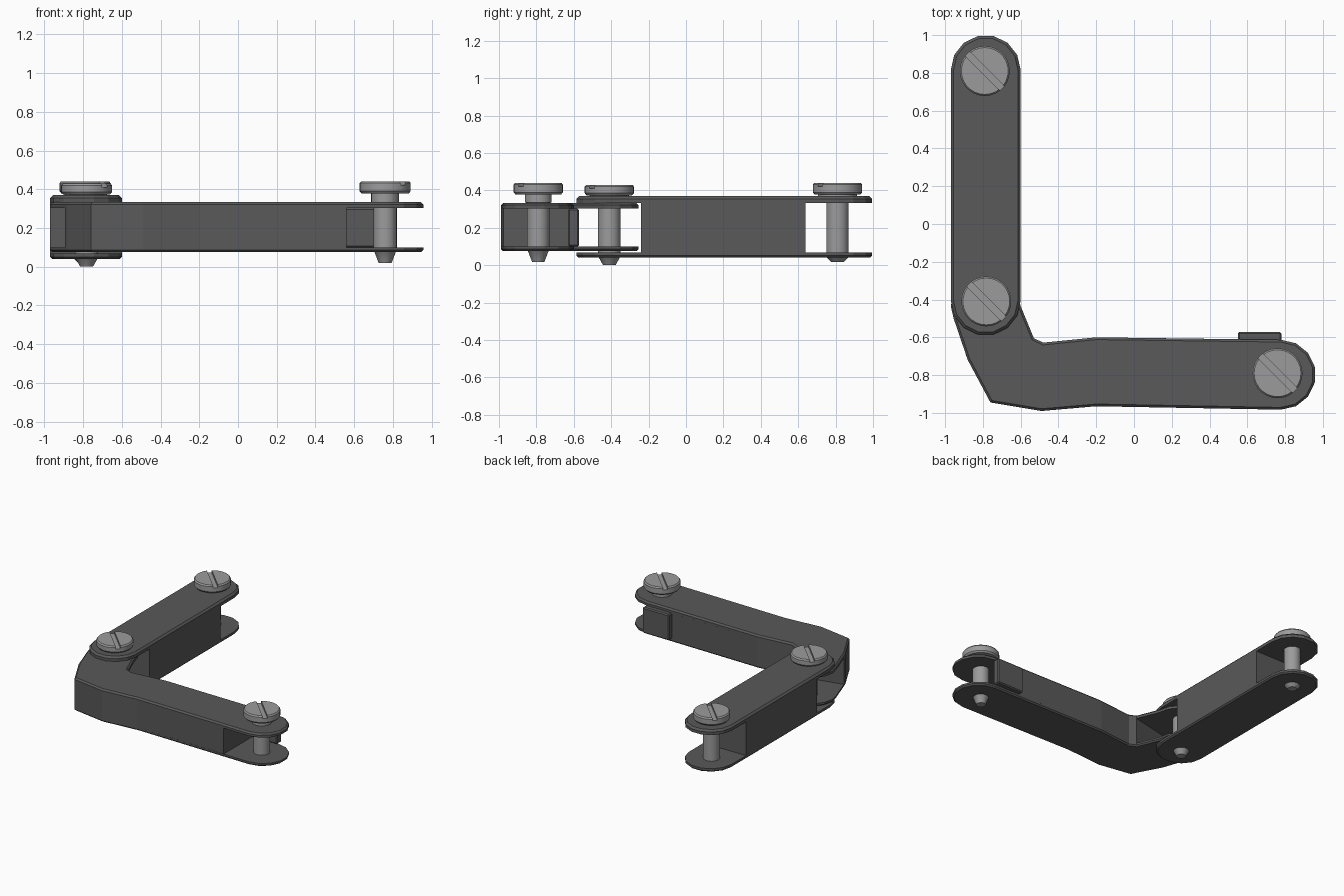
import bpy, bmesh, math
from mathutils import Vector

if "Cube" in bpy.data.objects:
    bpy.data.objects.remove(bpy.data.objects["Cube"])


def material(name, v):
    m = bpy.data.materials.new(name)
    m.diffuse_color = (v, v, v, 1)
    m.use_nodes = True
    m.node_tree.nodes["Principled BSDF"].inputs["Base Color"].default_value = m.diffuse_color
    return m


DARK = material("dark_grey", 0.1)
STEEL = material("light_steel", 0.33)


def finish(bm, name, mat):
    bmesh.ops.recalc_face_normals(bm, faces=bm.faces)
    me = bpy.data.meshes.new(name)
    bm.to_mesh(me)
    bm.free()
    me.materials.append(mat)
    ob = bpy.data.objects.new(name, me)
    bpy.context.collection.objects.link(ob)
    return ob


def prism(name, outline, z0, z1, chamfer_z=None, chamfer=0.014):
    """Extrude an outline; optionally chamfer the rim lying at chamfer_z."""
    bm = bmesh.new()
    face = bm.faces.new([bm.verts.new((x, y, z0)) for x, y in outline])
    new = bmesh.ops.extrude_face_region(bm, geom=[face])["geom"]
    for v in new:
        if isinstance(v, bmesh.types.BMVert):
            v.co.z = z1
    bmesh.ops.recalc_face_normals(bm, faces=bm.faces)
    if chamfer_z is not None:
        rim = [e for e in bm.edges if all(abs(v.co.z - chamfer_z) < 1e-5 for v in e.verts)]
        bmesh.ops.bevel(bm, geom=rim, offset=chamfer, segments=1, affect='EDGES')
    return finish(bm, name, DARK)


def arc(cx, cy, r, start):
    """Half circle in seven facets, counter-clockwise from a start angle."""
    return [(cx + r * math.cos(start + i * math.pi / 7),
             cy + r * math.sin(start + i * math.pi / 7)) for i in range(8)]


def pin(name, x, y, shift, tip, tip_top, neck, neck_base, head_top):
    """Turned pin with a slotted head."""
    h0 = 0.378 + shift
    profile = [(0, tip), (0.033, tip), (0.056, tip_top), (0.06, tip_top + 0.004),
               (0.06, neck_base), (neck, neck_base + 0.002), (neck, h0),
               (0.122, h0), (0.132, h0 + 0.012), (0.132, head_top - 0.01),
               (0.124, head_top), (0, head_top)]
    bm = bmesh.new()
    vs = [bm.verts.new((x + r, y, z)) for r, z in profile]
    es = [bm.edges.new(p) for p in zip(vs, vs[1:])]
    bmesh.ops.spin(bm, geom=vs + es, cent=(x, y, 0), axis=(0, 0, 1),
                   angle=math.tau, steps=28)
    bmesh.ops.remove_doubles(bm, verts=bm.verts, dist=1e-4)
    ob = finish(bm, name, STEEL)

    # screwdriver slot
    bpy.ops.mesh.primitive_cube_add(size=1, location=(x, y, head_top),
                                    rotation=(0, 0, -math.pi / 4))
    cutter = bpy.context.object
    cutter.scale = (0.4, 0.035, 0.04)
    cutter.hide_render = True
    mod = ob.modifiers.new("slot", 'BOOLEAN')
    mod.operation = 'DIFFERENCE'
    mod.solver = 'EXACT'
    mod.object = cutter
    bpy.ops.object.select_all(action='DESELECT')
    ob.select_set(True)
    bpy.context.view_layer.objects.active = ob
    bpy.ops.object.modifier_apply(modifier="slot")
    bpy.data.objects.remove(cutter)
    bpy.ops.object.shade_smooth_by_angle(angle=math.radians(30))


# straight arm: two rounded plates around a solid block
AX, R = -0.785, 0.185
straight = arc(AX, 0.815, R, 0) + arc(AX, -0.405, R, math.pi)
prism("straight_arm_top_plate", straight, 0.332, 0.369, 0.369)
prism("straight_arm_bottom_plate", straight, 0.041, 0.068, 0.041, 0.01)
prism("straight_arm_block", [(AX - R, -0.24), (AX + R, -0.24), (AX + R, 0.64), (AX - R, 0.64)],
      0.068, 0.332)

# bent arm: plates follow the elbow, the block stops short of both forks
outer = [(-0.955, -0.5), (-0.88, -0.72), (-0.76, -0.945), (-0.49, -0.99), (-0.2, -0.965)]
inner = [(-0.2, -0.6), (-0.48, -0.628), (-0.53, -0.605)]
bent = outer + arc(0.777, -0.798, 0.185, -math.pi / 2) + inner + arc(AX, -0.435, R, 0)
prism("bent_arm_top_plate", bent, 0.303, 0.333, 0.333, 0.012)
prism("bent_arm_bottom_plate", bent, 0.076, 0.1, 0.076, 0.01)
block = [(-0.893, -0.685)] + outer[1:] + [(0.56, -0.977), (0.56, -0.61)] + inner
prism("bent_arm_block", block, 0.1, 0.303)

# stop tab on the back of the bent arm's fork
tab = prism("stop_tab", [(0.55, -0.63), (0.78, -0.63), (0.78, -0.572), (0.55, -0.572)],
            0.1, 0.303)
bev = tab.modifiers.new("edge", 'BEVEL')
bev.width = 0.008
bev.segments = 1

# pins
pin("fork_pin", 0.76, -0.79, 0.0, 0.018, 0.078, 0.072, 0.333, 0.441)
pin("elbow_pin", -0.782, -0.41, -0.004, 0.0, 0.041, 0.105, 0.366, 0.43)
pin("end_pin", -0.79, 0.81, 0.0, 0.016, 0.041, 0.105, 0.366, 0.441)
